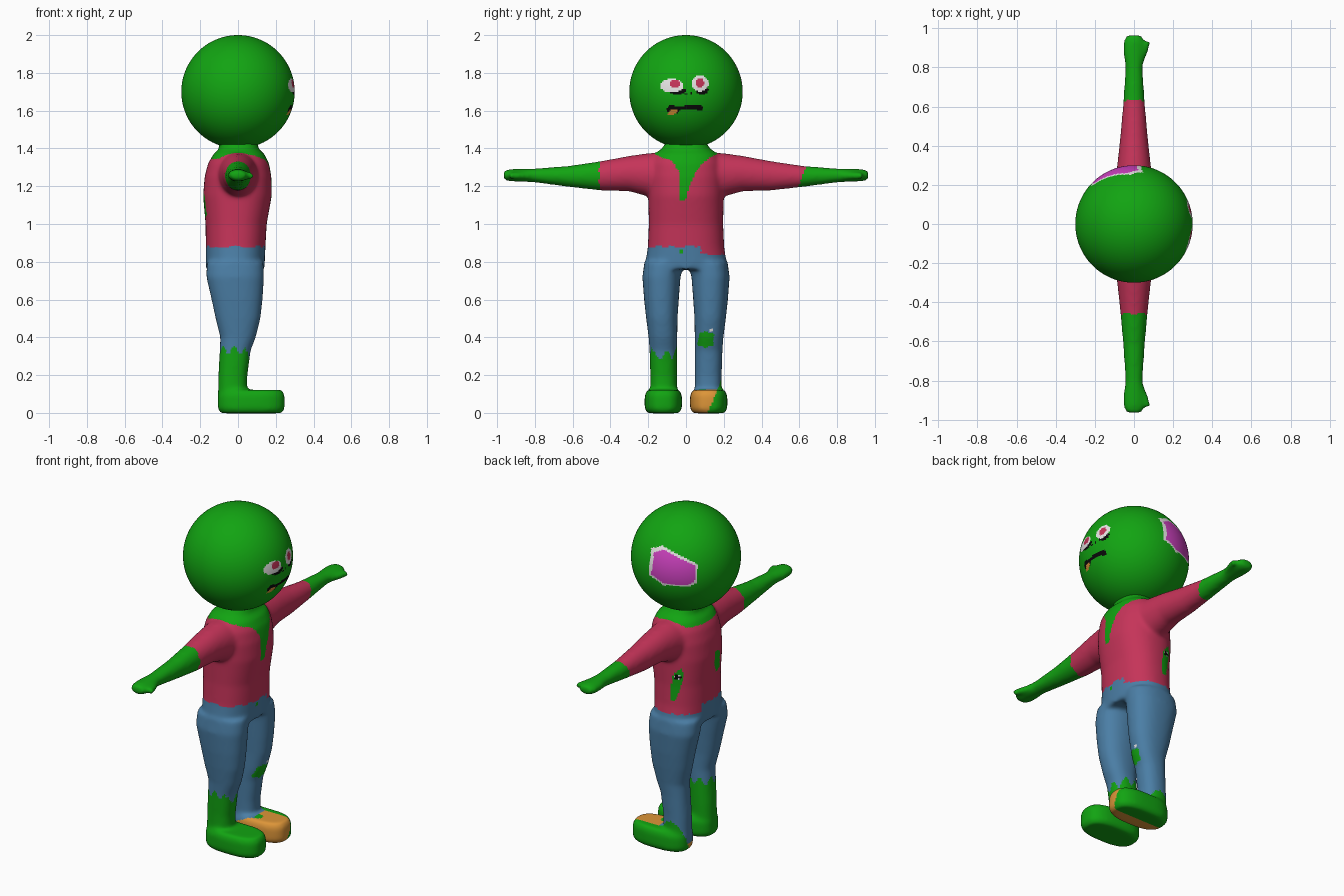
import bpy, bmesh, math

if "Cube" in bpy.data.objects:
    bpy.data.objects.remove(bpy.data.objects["Cube"])

# Colours
COLOURS = [("skin green", (0.006, 0.37, 0.006)), ("shirt red", (0.56, 0.034, 0.1)),
           ("jeans blue", (0.07, 0.21, 0.38)), ("shoe orange", (0.72, 0.3, 0.04)),
           ("brain pink", (0.62, 0.055, 0.53)), ("bone white", (0.82, 0.8, 0.8)),
           ("black", (0.003, 0.003, 0.003))]
SKIN, SHIRT, JEANS, SHOE, BRAIN, BONE, BLACK = range(7)
MATS = []
for name, c in COLOURS:
    m = bpy.data.materials.new(name)
    m.diffuse_color = (*c, 1)
    m.use_nodes = True
    m.node_tree.nodes["Principled BSDF"].inputs["Base Color"].default_value = m.diffuse_color
    MATS.append(m)


def inside(poly, u, v):
    hit = False
    for (x1, y1), (x2, y2) in zip(poly, poly[1:] + poly[:1]):
        if (y1 > v) != (y2 > v) and u < x1 + (v - y1) * (x2 - x1) / (y2 - y1):
            hit = not hit
    return hit


def oval(u, v, cu, cv, ru, rv):
    return ((u - cu) / ru) ** 2 + ((v - cv) / rv) ** 2 < 1


def near(p, q, r):
    return sum((a - b) ** 2 for a, b in zip(p, q)) < r * r


def slant(p):
    """Coordinates seen from the rear corner, for the patches there."""
    return (-(p.x + p.y) / math.sqrt(2),
            (p.x - p.y) / math.sqrt(2) * 0.423 + (p.z - 1.7) * 0.906)


def loft(bm, rings, axis="z", power=2.3, n=40):
    """Closed tube of rounded sections: (position, cx, c2, rx, r2)."""
    loops = []
    for pos, cx, c2, rx, r2 in rings:
        loop = []
        for i in range(n):
            a = 2 * math.pi * i / n
            c, s = math.cos(a), math.sin(a)
            x = cx + rx * math.copysign(abs(c) ** (2 / power), c)
            w = c2 + r2 * math.copysign(abs(s) ** (2 / power), s)
            loop.append(bm.verts.new((x, w, pos) if axis == "z" else (x, pos, w)))
        loops.append(loop)
    faces = [bm.faces.new((a[i], a[(i + 1) % n], b[(i + 1) % n], b[i]))
             for a, b in zip(loops, loops[1:]) for i in range(n)]
    faces += [bm.faces.new(loops[0]), bm.faces.new(loops[-1])]
    bmesh.ops.recalc_face_normals(bm, faces=faces)


def make(bm, name):
    me = bpy.data.meshes.new(name)
    bm.to_mesh(me)
    bm.free()
    ob = bpy.data.objects.new(name, me)
    bpy.context.collection.objects.link(ob)
    for m in MATS:
        me.materials.append(m)
    return ob


def paint(ob, rule):
    for f in ob.data.polygons:
        f.material_index = rule(f.center, f.normal)
        f.use_smooth = True


# Body: torso, arms, thumbs, legs and feet fused into one smooth skin
bm = bmesh.new()
loft(bm, [(.76, -.015, 0, .155, .22), (.88, -.0125, 0, .158, .202), (1.0, -.01, 0, .162, .197),
          (1.15, -.003, 0, .182, .2), (1.25, 0, 0, .177, .2), (1.32, .003, 0, .162, .19),
          (1.37, .005, 0, .135, .17), (1.397, .005, 0, .105, .13), (1.44, 0, 0, .1, .1)])
for s in (-1, 1):
    arm = [(.08, 0, 1.26, .12, .12), (.2, 0, 1.26, .1, .115), (.3, 0, 1.267, .086, .094),
           (.45, 0, 1.255, .07, .078), (.62, 0, 1.252, .055, .056), (.8, 0, 1.257, .044, .037),
           (.88, 0, 1.258, .055, .034), (.935, 0, 1.258, .054, .032), (.966, 0, 1.258, .037, .024)]
    thumb = [(.83, .03, 1.255, .022, .02), (.88, .05, 1.255, .021, .02),
             (.935, .071, 1.255, .017, .017)]
    for part in (arm, thumb):
        loft(bm, [(s * y, *r) for y, *r in part], "y", 2)
    leg = [(.8, -.015, .115, .15, .105), (.72, -.015, .13, .153, .101), (.6, -.005, .13, .135, .092),
           (.5, 0, .128, .119, .083), (.4, 0, .122, .094, .076), (.33, -.015, .12, .082, .073),
           (.2, -.027, .118, .077, .071), (.06, -.03, .118, .077, .071)]
    foot = [(-.002, .07, .12, .16, .082), (.02, .07, .12, .177, .099),
            (.095, .07, .12, .177, .099), (.122, .07, .12, .162, .085)]
    for part, power in ((leg, 2.3), (foot, 2.7)):
        loft(bm, [(z, cx, s * cy, rx, ry) for z, cx, cy, rx, ry in part], "z", power)
body = make(bm, "body")
remesh = body.modifiers.new("fuse", "REMESH")
remesh.mode = "VOXEL"
remesh.voxel_size = 0.01
smooth = body.modifiers.new("soften", "SMOOTH")
smooth.factor = 0.5
smooth.iterations = 14
fused = bpy.data.meshes.new_from_object(
    body.evaluated_get(bpy.context.evaluated_depsgraph_get()))
body.modifiers.clear()
body.data = fused
fused.materials.clear()
for m in MATS:
    fused.materials.append(m)

NECKLINE = [(-.19, 1.41), (-.12, 1.365), (-.06, 1.32), (-.035, 1.27), (-.03, 1.13), (-.005, 1.12),
            (.015, 1.2), (.06, 1.29), (.12, 1.35), (.19, 1.41)]
BACK_TEAR = [(-.06, -.61), (-.045, -.65), (-.065, -.72), (-.09, -.785), (-.115, -.78), (-.115, -.72), (-.1, -.64)]
SIDE_TEAR = [(.14, -.53), (.175, -.53), (.175, -.62), (.15, -.64), (.135, -.6)]


def clothes(p, n):
    x, y, z = p
    front = n.x > 0
    # sleeves and bare forearms
    if y < -.46 or y > .62 + (z - 1.26) * .4:
        return SKIN
    # shirt, with neckline and tears
    if z > (.84 if y > .08 else .88):
        if (z > 1.345 and math.hypot(x, y) < .17) or (front and inside(NECKLINE, y, z)):
            return SKIN
        u, v = slant(p)
        if n.y - n.x > 0 and abs(y) < .25:
            if oval(u, v, -.08, -.66, .022, .014):
                return BONE if int((u + 2) * 90) % 2 and int((v + 2) * 90) % 2 else BLACK
            if inside(BACK_TEAR, u, v) or inside(SIDE_TEAR, u, v):
                return SKIN
        return SHIRT
    # bare leg and foot under a ragged hem
    if y < 0:
        hem = .335 + .022 * math.sin(math.atan2(y + .12, x + .02) * 7) - (.03 if x > .04 else 0)
        if z < hem or (front and near((y, z), (-.027, .855), .013)):
            return SKIN
        return JEANS
    # shoe with worn holes
    if z < min(.10 + .5 * x, .12) or x > .07 and z < .14:
        if near(p, (.08, .08, .12), .028) or near(p, (.18, .205, .085), .035):
            return SKIN
        return SHOE
    # knee hole
    if front:
        if near((y, z), (.135, .437), .009):
            return BONE
        if inside([(.06, .36), (.07, .42), (.1, .43), (.15, .42), (.145, .36), (.1, .345)], y, z):
            return SKIN
    return JEANS


paint(body, clothes)

# Head with painted face and open brain patch
bm = bmesh.new()
bmesh.ops.create_uvsphere(bm, u_segments=240, v_segments=120, radius=0.3)
bmesh.ops.translate(bm, verts=bm.verts, vec=(0, 0, 1.7))
head = make(bm, "head")
WOUND = [(-.22, .055), (-.165, .065), (-.095, .015), (.013, -.05), (.008, -.15), (-.04, -.17),
         (-.17, -.15), (-.24, -.085)]
CORE = [(-.115 + (u + .115) * .9, -.065 + (v + .06) * .86) for u, v in WOUND]
MOUTH = [(-.105, 1.59), (-.1, 1.615), (-.085, 1.63), (-.03, 1.622), (.02, 1.63), (.08, 1.628),
         (.092, 1.612), (.085, 1.602), (.03, 1.605), (-.03, 1.605), (-.05, 1.585)]
TOOTH = [(-.1, 1.58), (-.08, 1.607), (-.04, 1.607), (-.045, 1.59), (-.075, 1.578)]


def face(p, n):
    x, y, z = p
    u, v = slant(p)
    if y - x > 0 and y > 0:
        if inside(CORE, u, v):
            return BRAIN
        if inside(WOUND, u, v):
            return BONE
    if x < 0:
        return SKIN
    # mouth
    if inside(TOOTH, y, z):
        return SHOE
    if inside(MOUTH, y, z):
        return BLACK
    # drooping eye
    lid = z < 1.768 - max(0, y + .045) * .5
    if lid and oval(y, z, -.06, 1.742, .028, .022):
        return SHIRT
    if lid and oval(y, z, -.075, 1.733, .062, .036):
        return BONE
    if oval(y, z, -.045, 1.705, .045, .02):
        return BLACK
    # round eye
    if oval(y, z, .073, 1.748, .023, .023):
        return SHIRT
    if oval(y, z, .075, 1.745, .044, .042):
        return BONE
    if oval(y, z, .085, 1.712, .034, .026):
        return BLACK
    # nostrils
    if near((y, z), (-.002, 1.689), .007) or near((y, z), (.026, 1.692), .007):
        return BLACK
    return SKIN


paint(head, face)
